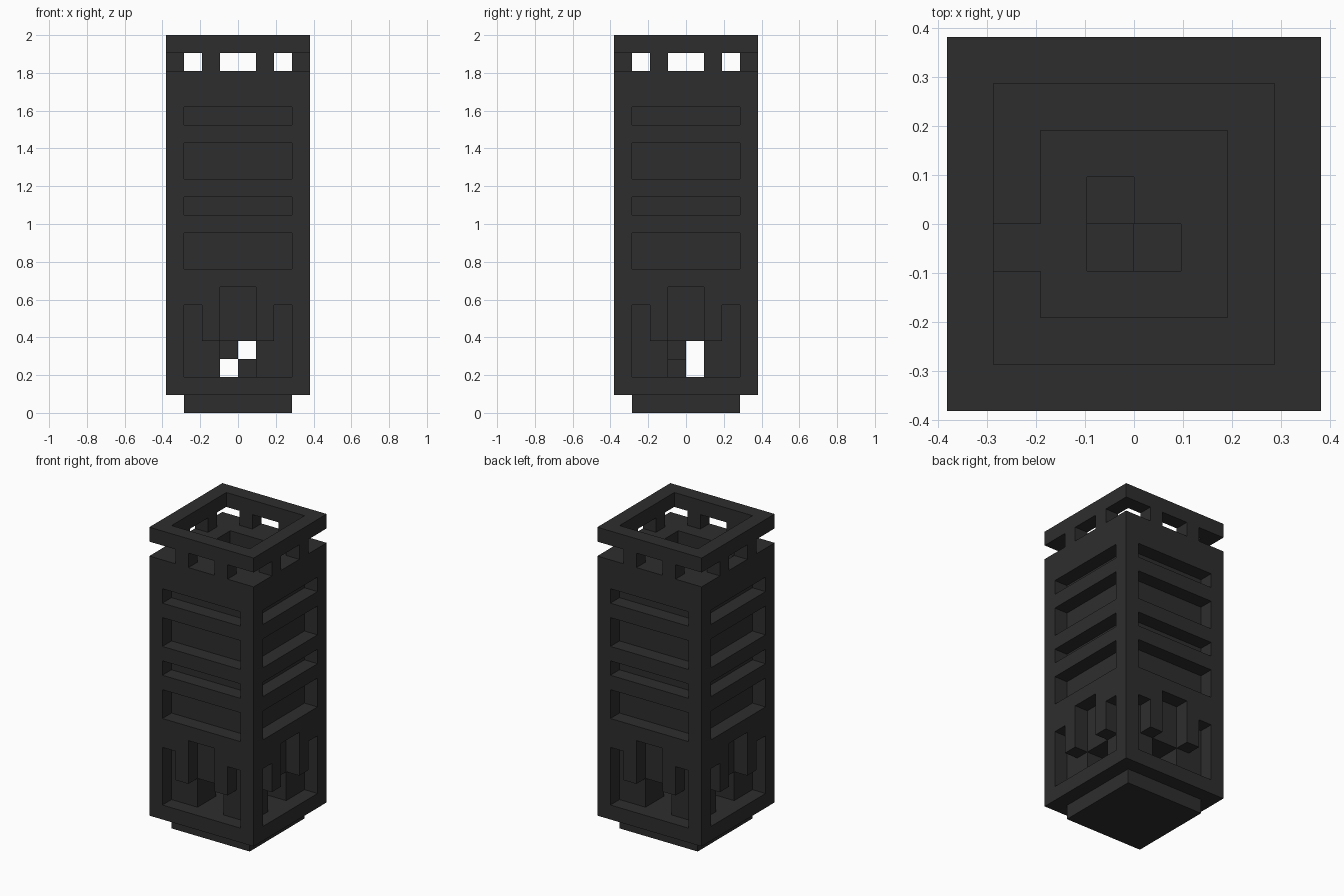
import bpy, bmesh
from mathutils import Vector

cube = bpy.data.objects.get("Cube")
if cube:
    bpy.data.objects.remove(cube, do_unlink=True)

SIDE = 8            # footprint in blocks
TALL = 21           # height in blocks
UNIT = 2 / TALL     # size of one block

mat = bpy.data.materials.new("charcoal")
mat.use_nodes = True
colour = (0.027, 0.027, 0.027, 1)
mat.diffuse_color = colour
mat.node_tree.nodes["Principled BSDF"].inputs["Base Color"].default_value = colour


def box(x0, x1, y0, y1, z0, z1):
    """Set of block cells, upper limits not included."""
    return {(x, y, z) for x in range(x0, x1) for y in range(y0, y1) for z in range(z0, z1)}


def four_sides(cells):
    """Repeat cells on all four sides by quarter turns."""
    result = set(cells)
    for _ in range(3):
        cells = {(SIDE - 1 - y, x, z) for x, y, z in cells}
        result |= cells
    return result


# Plinth, and the ring that caps the tower
plinth = box(1, 7, 1, 7, 0, 1)
cap_ring = box(0, 8, 0, 8, 20, 21) - box(1, 7, 1, 7, 20, 21)

# Short posts that carry the ring
cap_posts = four_sides(box(2, 3, 0, 1, 19, 20) | box(5, 6, 0, 1, 19, 20))

# Wide slots and the stepped doorway recess on each side
recess = set()
for low, high in ((8, 10), (11, 12), (13, 15), (16, 17)):
    recess |= box(1, 7, 0, 1, low, high)
for x, top in zip(range(1, 7), (6, 4, 7, 7, 4, 6)):
    recess |= box(x, x + 1, 0, 1, 2, top)
doorway = box(3, 5, 0, 4, 2, 4)

# Tower body with stair shaft, roof pit and its small notch
body = box(0, 8, 0, 8, 1, 19)
body -= four_sides(recess | doorway)
body -= box(3, 5, 3, 5, 2, 18)
body -= box(2, 6, 2, 6, 18, 19) | box(1, 2, 3, 4, 18, 19)

# Spiral stair, one block per level
turns = ((4, 3), (3, 3), (3, 4), (4, 4))
stair = {(*turns[(z - 2) % 4], z) for z in range(2, 18)}

parts = {"plinth": plinth, "tower_body": body, "spiral_stair": stair,
         "cap_posts": cap_posts, "cap_ring": cap_ring}
solid = set().union(*parts.values())


def build(name, cells):
    """Skin the cells with outward faces wherever they meet open air."""
    bm = bmesh.new()
    for cell in sorted(cells):
        for axis in range(3):
            for sign in (-1, 1):
                near = list(cell)
                near[axis] += sign
                if tuple(near) in solid:
                    continue
                normal, u, v = Vector(), Vector(), Vector()
                normal[axis] = sign / 2
                u[(axis + 1) % 3] = sign / 2
                v[(axis + 2) % 3] = 1 / 2
                mid = Vector(cell) + Vector((0.5 - SIDE / 2, 0.5 - SIDE / 2, 0.5)) + normal
                corners = (mid - u - v, mid + u - v, mid + u + v, mid - u + v)
                bm.faces.new([bm.verts.new(c * UNIT) for c in corners])
    bmesh.ops.remove_doubles(bm, verts=bm.verts, dist=UNIT / 100)
    mesh = bpy.data.meshes.new(name)
    bm.to_mesh(mesh)
    bm.free()
    mesh.materials.append(mat)
    bpy.context.collection.objects.link(bpy.data.objects.new(name, mesh))


for name, cells in parts.items():
    build(name, cells)
